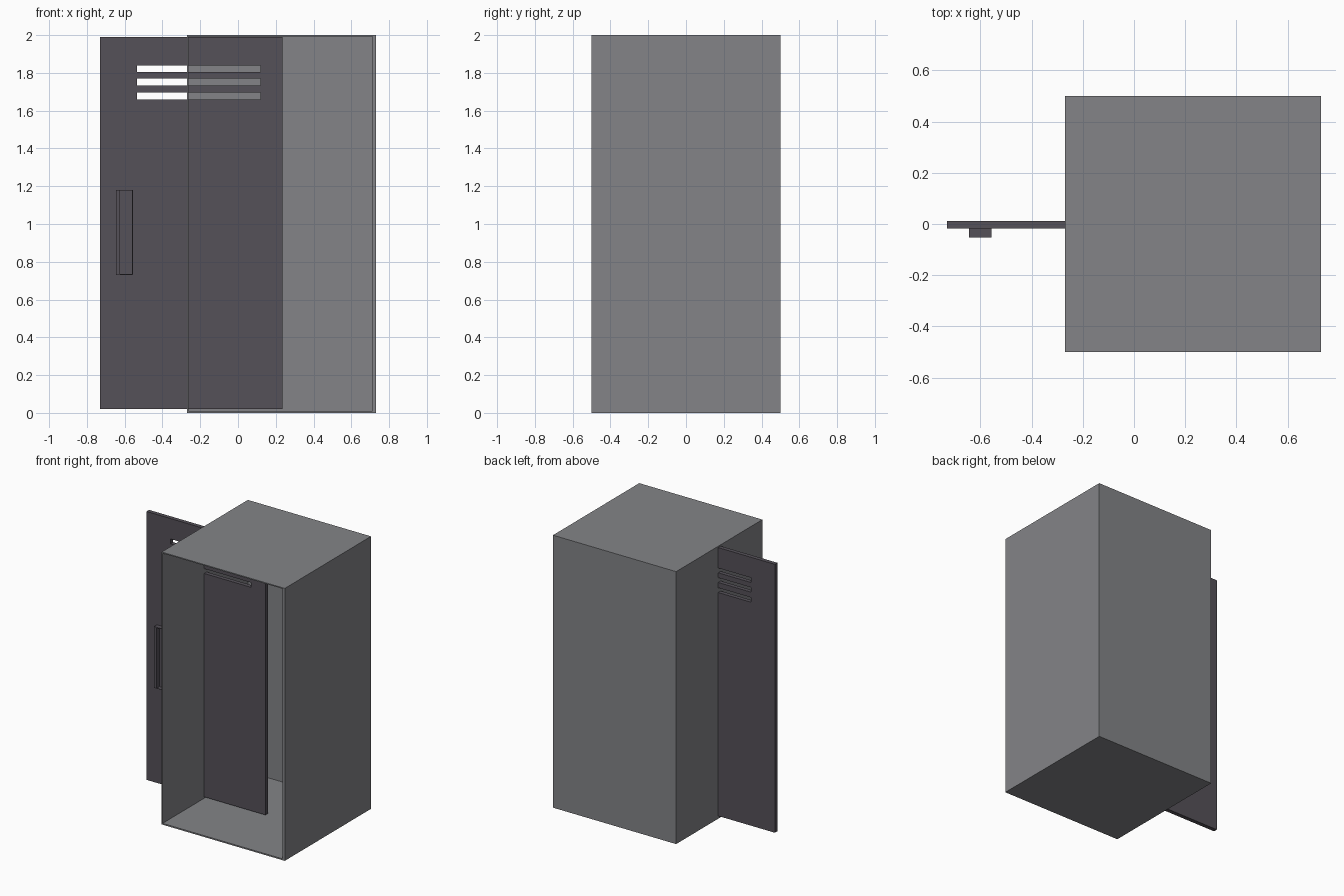
import bpy
import bmesh

if "Cube" in bpy.data.objects:
    bpy.data.objects.remove(bpy.data.objects["Cube"])


def material(name, rgb):
    m = bpy.data.materials.new(name)
    m.diffuse_color = (*rgb, 1.0)
    m.use_nodes = True
    m.node_tree.nodes["Principled BSDF"].inputs["Base Color"].default_value = m.diffuse_color
    return m


grey = material("steel grey", (0.228, 0.231, 0.244))
dark = material("dark purple grey", (0.091, 0.082, 0.099))


def finish(name, bm, mat):
    bmesh.ops.recalc_face_normals(bm, faces=bm.faces[:])
    mesh = bpy.data.meshes.new(name)
    bm.to_mesh(mesh)
    bm.free()
    mesh.materials.append(mat)
    obj = bpy.data.objects.new(name, mesh)
    bpy.context.collection.objects.link(obj)
    return obj


def open_box(name, lo, hi, inner_x, inner_z, back_y, mat):
    """Box hollowed from its front (-y) face down to back_y."""
    bm = bmesh.new()
    bmesh.ops.create_cube(bm, size=1)
    for v in bm.verts:
        v.co = [lo[i] if v.co[i] < 0 else hi[i] for i in range(3)]
    bm.normal_update()
    front = min(bm.faces, key=lambda f: f.normal.y)
    mid = front.calc_center_median()
    bmesh.ops.inset_region(bm, faces=[front], thickness=0.001)
    for v in front.verts:
        v.co.x = inner_x[v.co.x > mid.x]
        v.co.z = inner_z[v.co.z > mid.z]
    # push the opening back to make the cavity
    new = bmesh.ops.extrude_discrete_faces(bm, faces=[front])["faces"][0]
    for v in new.verts:
        v.co.y = back_y
    return finish(name, bm, mat)


def slotted_plate(name, xs, zs, holes, y_front, y_back, mat):
    """Plate built on a grid of cells, leaving out the hole cells."""
    bm = bmesh.new()
    grid = [[bm.verts.new((x, y_front, z)) for z in zs] for x in xs]
    for i in range(len(xs) - 1):
        for j in range(len(zs) - 1):
            if (i, j) not in holes:
                bm.faces.new((grid[i][j], grid[i + 1][j],
                              grid[i + 1][j + 1], grid[i][j + 1]))
    ext = bmesh.ops.extrude_face_region(bm, geom=bm.faces[:], use_keep_orig=True)
    for v in ext["geom"]:
        if isinstance(v, bmesh.types.BMVert):
            v.co.y = y_back
    return finish(name, bm, mat)


# Locker cabinet, open at the front
open_box("locker_cabinet", (-0.27, -0.5, 0.0), (0.73, 0.5, 2.0),
         (-0.262, 0.712), (0.01, 1.992), 0.49, grey)

# Door with three vent slots, passing through the left wall
slotted_plate("locker_door", (-0.73, -0.535, 0.118, 0.235),
              (0.02, 1.66, 1.695, 1.734, 1.769, 1.805, 1.84, 1.99),
              {(1, 1), (1, 3), (1, 5)}, -0.018, 0.012, dark)

# Hollow pull handle on the door, with a thicker left lip
open_box("door_handle", (-0.645, -0.052, 0.731), (-0.556, -0.018, 1.181),
         (-0.624, -0.56), (0.734, 1.177), -0.02, dark)
